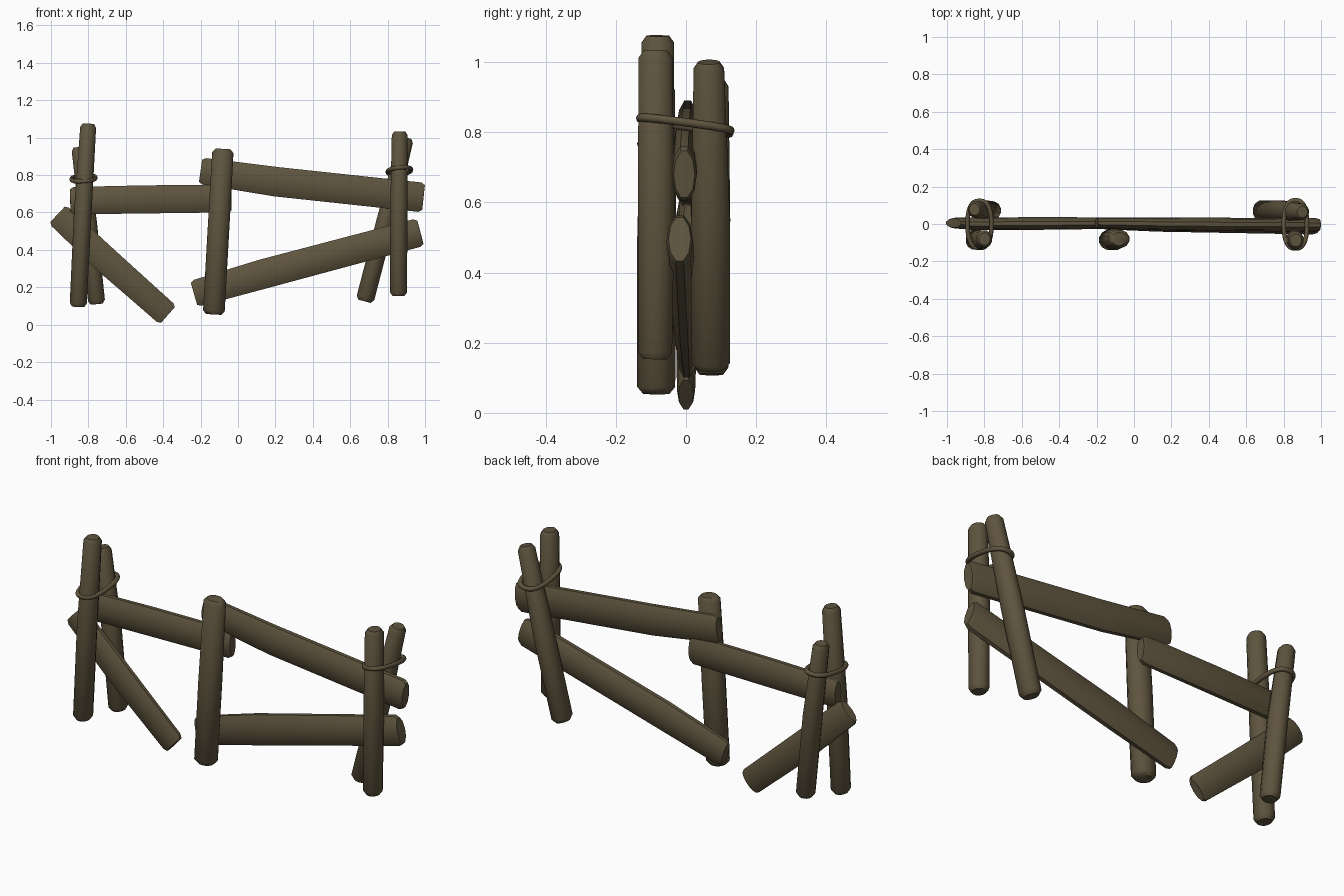
import bpy, bmesh, math
from mathutils import Vector

if "Cube" in bpy.data.objects:
    bpy.data.objects.remove(bpy.data.objects["Cube"])

wood = bpy.data.materials.new("dark_wood")
wood.diffuse_color = (0.112, 0.088, 0.048, 1)
wood.use_nodes = True
wood.node_tree.nodes["Principled BSDF"].inputs["Base Color"].default_value = wood.diffuse_color


def finish(name, bm, angle):
    bmesh.ops.recalc_face_normals(bm, faces=bm.faces)
    me = bpy.data.meshes.new(name)
    bm.to_mesh(me)
    bm.free()
    me.materials.append(wood)
    ob = bpy.data.objects.new(name, me)
    bpy.context.collection.objects.link(ob)
    bpy.ops.object.select_all(action='DESELECT')
    ob.select_set(True)
    bpy.context.view_layer.objects.active = ob
    bpy.ops.object.shade_smooth_by_angle(angle=math.radians(angle))


def loft(name, rings, closed=False, angle=50):
    bm = bmesh.new()
    vs = [[bm.verts.new(p) for p in r] for r in rings]
    n = len(vs[0])
    for i in range(len(vs) if closed else len(vs) - 1):
        a, b = vs[i], vs[(i + 1) % len(vs)]
        for j in range(n):
            bm.faces.new((a[j], a[(j + 1) % n], b[(j + 1) % n], b[j]))
    if not closed:
        bm.faces.new(vs[0])
        bm.faces.new(vs[-1])
    finish(name, bm, angle)


def log(name, stations, n=12, bevel=0.02, end=0.7, angle=50):
    """stations: (x, y, z, half width in the xz plane, half depth in y)"""
    pts = [Vector(s[:3]) for s in stations]
    full = []
    d0 = (pts[1] - pts[0]).normalized()
    d1 = (pts[-1] - pts[-2]).normalized()
    full.append((pts[0], d0, stations[0][3] * end, stations[0][4] * end))
    full.append((pts[0] + d0 * bevel, d0, *stations[0][3:]))
    for i in range(1, len(pts) - 1):
        full.append((pts[i], (pts[i + 1] - pts[i - 1]).normalized(), *stations[i][3:]))
    full.append((pts[-1] - d1 * bevel, d1, *stations[-1][3:]))
    full.append((pts[-1], d1, stations[-1][3] * end, stations[-1][4] * end))
    rings = []
    for p, d, a, b in full:
        side = Vector((0, 1, 0)).cross(d).normalized()
        up = d.cross(side)
        rings.append([p + side * a * math.cos(t) + up * b * math.sin(t)
                      for t in ((k + 0.5) * math.tau / n for k in range(n))])
    loft(name, rings, angle=angle)


# upright posts
log("left_front_post", [(-.855, -.085, .095, .047, .053), (-.83, -.085, .6, .049, .053), (-.80, -.08, 1.075, .044, .048)])
log("left_back_post", [(-.755, .072, .11, .047, .05), (-.80, .075, .55, .047, .053), (-.853, .078, .95, .04, .045)])
log("middle_post", [(-.13, -.085, .055, .06, .056), (-.105, -.083, .5, .06, .058), (-.08, -.08, .94, .059, .05)])
log("right_front_post", [(.858, -.088, .153, .047, .05), (.86, -.085, .6, .048, .054), (.865, -.087, 1.033, .044, .05)])
log("right_back_post", [(.677, .07, .125, .05, .057), (.79, .07, .56, .05, .057), (.9, .065, 1.0, .042, .045)])

# flattened rails
R = dict(n=10, bevel=0.02, end=0.84, angle=40)
log("left_top_rail", [(-.897, 0, .663, .077, .034), (-.5, .003, .67, .079, .034), (-.035, .005, .675, .078, .03)], **R)
log("left_diagonal_rail", [(-.965, .005, .59, .071, .03), (-.7, .003, .34, .075, .033), (-.375, 0, .052, .07, .026)], **R)
log("right_top_rail", [(-.2, .005, .823, .075, .03), (.2, 0, .765, .083, .035), (.992, -.005, .68, .083, .036)], **R)
log("right_bottom_rail", [(-.235, .003, .165, .076, .028), (.13, -.005, .27, .083, .036), (.975, -.018, .495, .08, .038)], **R)


# rope ties around the paired posts
def rope(name, cx, half_x, half_y, z_front, z_back, roll, r=0.012, n=8, seg=36):
    path = []
    for k in range(seg):
        t = k * math.tau / seg
        c, s = math.cos(t), math.sin(t)
        x = half_x * math.copysign(abs(c) ** 0.75, c)
        y = half_y * math.copysign(abs(s) ** 0.85, s)
        z = z_front + (z_back - z_front) * (y / half_y + 1) / 2 + roll * x / half_x
        path.append(Vector((cx + x, y - .002, z)))
    rings = []
    for k, p in enumerate(path):
        d = (path[(k + 1) % seg] - path[k - 1]).normalized()
        side = Vector((0, 0, 1)).cross(d).normalized()
        up = d.cross(side)
        rings.append([p + side * r * math.cos(a) + up * r * math.sin(a)
                      for a in (j * math.tau / n for j in range(n))])
    loft(name, rings, closed=True, angle=80)


rope("left_rope", -.826, .064, .126, .767, .797, 0.004)
rope("right_rope", .863, .062, .129, .84, .805, 0.006)
